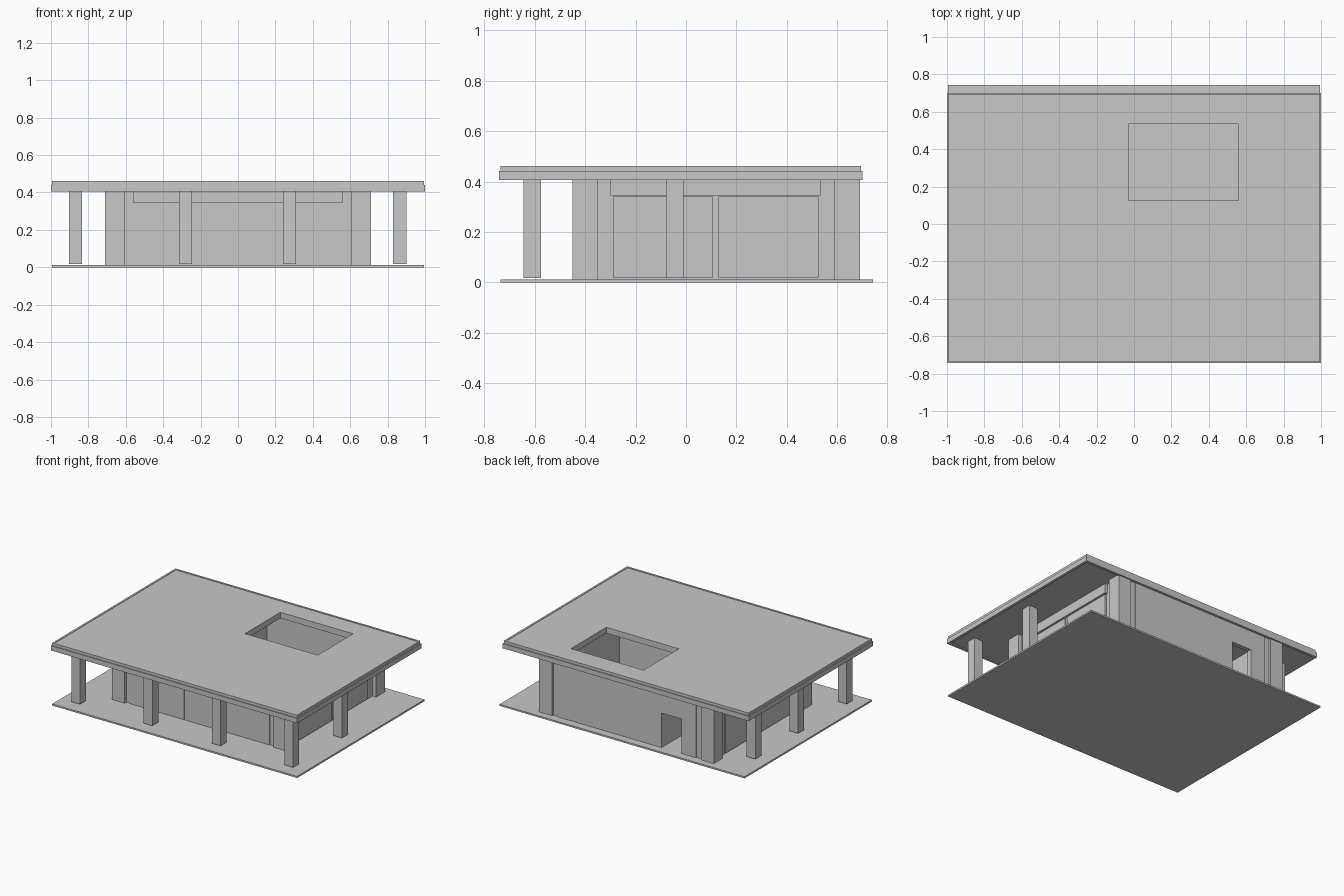
import bpy, bmesh

cube = bpy.data.objects.get("Cube")
if cube:
    bpy.data.objects.remove(cube, do_unlink=True)

# Single plain plaster colour
GREY = (0.58, 0.58, 0.58, 1)
plaster = bpy.data.materials.new("plaster_grey")
plaster.use_nodes = True
plaster.diffuse_color = GREY
plaster.node_tree.nodes["Principled BSDF"].inputs["Base Color"].default_value = GREY


def finish(name, bm):
    bmesh.ops.recalc_face_normals(bm, faces=bm.faces)
    mesh = bpy.data.meshes.new(name)
    bm.to_mesh(mesh)
    bm.free()
    mesh.materials.append(plaster)
    obj = bpy.data.objects.new(name, mesh)
    bpy.context.collection.objects.link(obj)
    return obj


def box(name, x, y, z):
    """Box from three (low, high) ranges."""
    bm = bmesh.new()
    bmesh.ops.create_cube(bm, size=1)
    for v in bm.verts:
        v.co = [r[0] + (c + 0.5) * (r[1] - r[0]) for c, r in zip(v.co, (x, y, z))]
    return finish(name, bm)


def ring(name, outer, inner, z):
    """Flat rectangular frame; rectangles are (x0, x1, y0, y1)."""
    bm = bmesh.new()
    loops = []
    for rect in (outer, inner):
        x0, x1, y0, y1 = rect
        for h in z:
            loops.append([bm.verts.new((px, py, h)) for px, py in
                          ((x0, y0), (x1, y0), (x1, y1), (x0, y1))])
    out_low, out_high, in_low, in_high = loops
    for a, b in ((out_low, out_high), (out_high, in_high),
                 (in_high, in_low), (in_low, out_low)):
        for i in range(4):
            j = (i + 1) % 4
            bm.faces.new((a[i], a[j], b[j], b[i]))
    return finish(name, bm)


def inset(rect, d):
    return (rect[0] + d, rect[1] - d, rect[2] + d, rect[3] - d)


FLOOR, CEIL = 0.012, 0.418
HEAD = 0.345
FULL = (FLOOR, CEIL)

# Ground slab
box("ground_slab", (-0.995, 0.995), (-0.735, 0.742), (0, FLOOR))

# Roof with courtyard opening, fascia and raised lip
roof = (-1, 1, -0.742, 0.7)
deck = inset(roof, 0.006)
opening = (-0.03, 0.56, 0.125, 0.535)
ring("roof_fascia", roof, inset(roof, 0.02), (0.406, 0.441))
ring("roof_soffit", inset(roof, 0.02), opening, (0.414, 0.441))
ring("roof_deck", deck, opening, (0.441, 0.458))
ring("roof_lip", deck, inset(deck, 0.014), (0.458, 0.461))

# Veranda columns
spots = [(x, -0.61) for x in (-0.868, -0.28, 0.275, 0.865)]
spots += [(-0.868, -0.045), (0.865, -0.045), (-0.868, 0.45)]
for x, y in spots:
    box("veranda_column", (x - 0.035, x + 0.035), (y - 0.035, y + 0.035), (0.018, CEIL))

# Corner piers of the house
for x in (-0.71, 0.605):
    for y in (-0.45, 0.59):
        box("corner_pier", (x, x + 0.105), (y, y + 0.1), FULL)

# Front wall, nearly flush with the piers, with three panels under a header
box("front_wall", (-0.61, 0.61), (-0.43, -0.39), FULL)
box("front_header", (-0.56, 0.56), (-0.447, -0.43), (HEAD, CEIL))
for x0, x1 in ((-0.56, -0.132), (-0.128, 0.128), (0.132, 0.56)):
    box("front_panel", (x0, x1), (-0.436, -0.43), (FLOOR, HEAD))

# Side walls: two wide panels under a header on each side
for s in (-1, 1):
    def span(a, b):
        return tuple(sorted((a * s, b * s)))
    box("side_wall", span(0.61, 0.68), (-0.36, 0.6), FULL)
    box("side_header", span(0.68, 0.7), (-0.3, 0.535), (HEAD, CEIL))
    for y0, y1 in ((-0.29, 0.108), (0.128, 0.525)):
        box("side_panel", span(0.68, 0.69), (y0, y1), (0.02, 0.34))

# Back wall with doorway and thin facing plates
BACK = (0.65, 0.676)
FACING = (0.676, 0.683)
for x0, x1, f0, f1 in ((-0.28, 0.61, -0.28, 0.56), (-0.61, -0.44, -0.56, -0.44)):
    box("back_wall", (x0, x1), BACK, FULL)
    box("back_facing", (f0, f1), FACING, FULL)
box("door_lintel", (-0.44, -0.28), (0.65, 0.683), (0.265, CEIL))

# Courtyard partition walls
box("courtyard_side_wall", (-0.28, -0.22), (-0.15, 0.655), FULL)
box("courtyard_front_wall", (-0.28, 0.615), (-0.15, -0.1), FULL)
